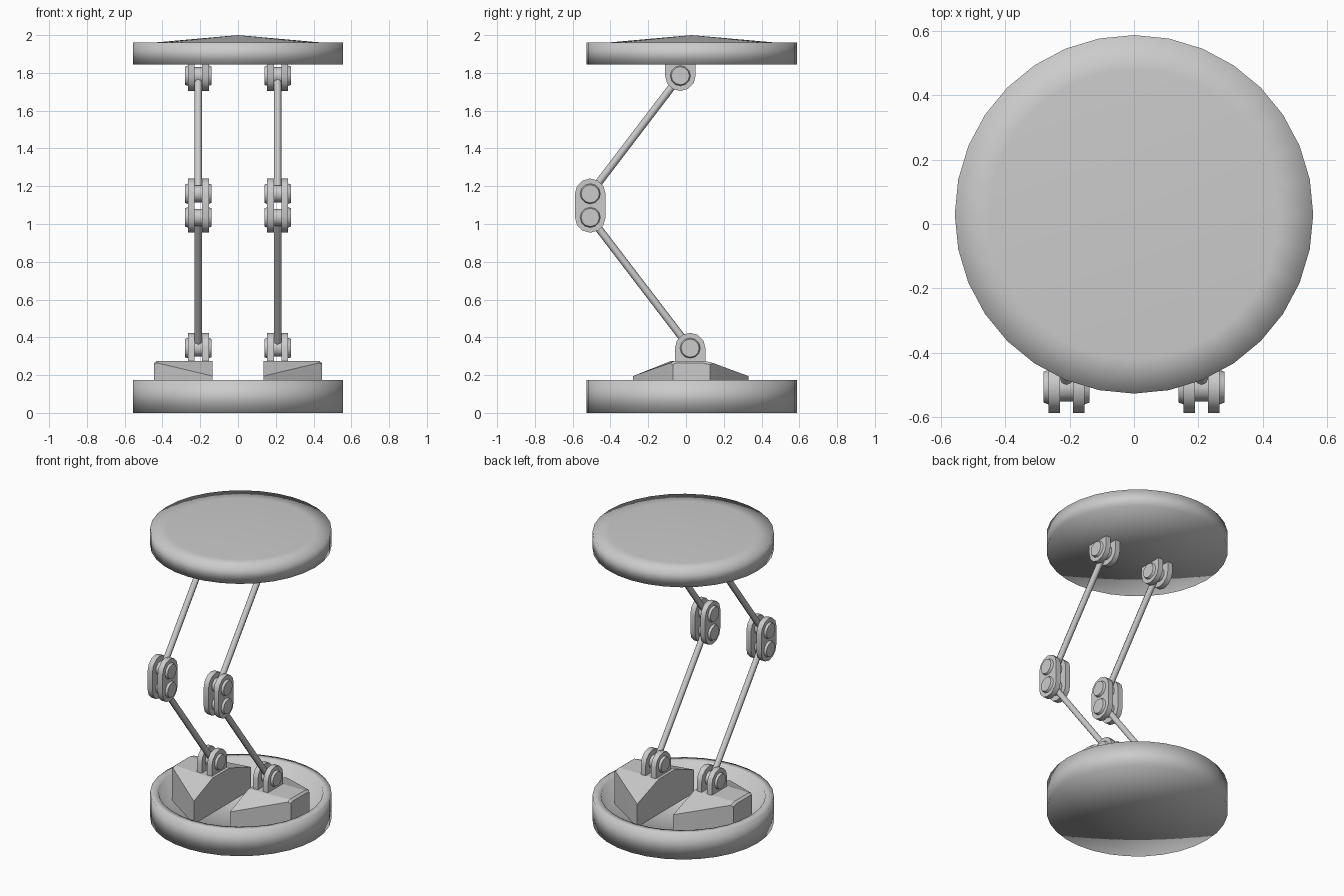
import bpy, bmesh, math
from mathutils import Vector, Matrix

if "Cube" in bpy.data.objects:
    bpy.data.objects.remove(bpy.data.objects["Cube"])

CY = 0.03      # centre of the discs along y
LEG_X = 0.21   # leg offset from the middle


def finish(name, bm, angle=None):
    bmesh.ops.recalc_face_normals(bm, faces=bm.faces)
    me = bpy.data.meshes.new(name)
    bm.to_mesh(me)
    bm.free()
    ob = bpy.data.objects.new(name, me)
    bpy.context.collection.objects.link(ob)
    bpy.ops.object.select_all(action='DESELECT')
    ob.select_set(True)
    bpy.context.view_layer.objects.active = ob
    if angle is None:
        bpy.ops.object.shade_smooth()
    else:
        bpy.ops.object.shade_smooth_by_angle(angle=math.radians(angle))
    return ob


def lathe(name, profile, n=32):
    """Closed solid of revolution; the profile starts and ends on the axis."""
    bm = bmesh.new()
    rings = []
    for r, z in profile:
        if r == 0:
            rings.append([bm.verts.new((0, CY, z))] * n)
        else:
            rings.append([bm.verts.new((r * math.cos(math.tau * i / n),
                                        CY + r * math.sin(math.tau * i / n), z))
                          for i in range(n)])
    for a, b in zip(rings, rings[1:]):
        for i in range(n):
            j = (i + 1) % n
            bm.faces.new(list(dict.fromkeys((a[i], a[j], b[j], b[i]))))
    return finish(name, bm)


def cylinder(name, p0, p1, r0, r1, n):
    p0, p1 = Vector(p0), Vector(p1)
    d = p1 - p0
    bm = bmesh.new()
    mat = Matrix.Translation((p0 + p1) / 2) @ d.to_track_quat('Z', 'Y').to_matrix().to_4x4()
    bmesh.ops.create_cone(bm, cap_ends=True, segments=n, radius1=r0, radius2=r1,
                          depth=d.length, matrix=mat)
    return finish(name, bm, 50)


def plate(name, outline, x0, x1):
    """Side outline (y, z) extruded along x, with softened edges."""
    bm = bmesh.new()
    face = bm.faces.new([bm.verts.new((x0, y, z)) for y, z in outline])
    new = bmesh.ops.extrude_face_region(bm, geom=[face])['geom']
    bmesh.ops.translate(bm, vec=(x1 - x0, 0, 0),
                        verts=[v for v in new if isinstance(v, bmesh.types.BMVert)])
    return finish(name, bm, 50)


def arc(y, z, r, a0, a1, n=6):
    return [(y + r * math.cos(math.radians(a0 + (a1 - a0) * i / n)),
             z + r * math.sin(math.radians(a0 + (a1 - a0) * i / n))) for i in range(n + 1)]


# Base tray with raised rim, and the shallow conical top
lathe("base_tray", [(0, 0), (0.557, 0), (0.557, 0.175), (0.505, 0.175), (0.475, 0.04), (0, 0.04)])
lathe("top_disc", [(0, 1.845), (0.557, 1.845), (0.557, 1.96), (0.45, 1.96), (0, 2.0)])

# Pivot points (y, z) from the bottom up
ANKLE, KNEE_LOW, KNEE_HIGH, TOP = (0.022, 0.343), (-0.507, 1.035), (-0.507, 1.16), (-0.03, 1.785)
R = 0.081
OUTLINES = {
    "ankle_plate": arc(*ANKLE, R, 0, 180) + [(ANKLE[0] - R, 0.262), (ANKLE[0] + R, 0.262)],
    "knee_plate": arc(*KNEE_HIGH, R, 0, 180) + arc(*KNEE_LOW, R, 180, 360),
    "top_plate": arc(*TOP, R, 180, 360) + [(TOP[0] + R, 1.855), (TOP[0] - R, 1.855)],
}

for side, s in (("left", -1), ("right", 1)):
    cx = s * LEG_X

    # Foot block: wide inside, narrow outside, with sloping front and back
    bm = bmesh.new()
    sections = [(0.135, [(-0.28, 0.04), (-0.28, 0.195), (-0.08, 0.275),
                         (0.10, 0.275), (0.33, 0.195), (0.33, 0.04)]),
                (0.43, [(-0.082, 0.04), (-0.082, 0.265), (-0.06, 0.275),
                        (0.10, 0.275), (0.14, 0.265), (0.14, 0.04)]),
                (0.445, [(-0.07, 0.04), (-0.07, 0.255), (-0.055, 0.263),
                         (0.095, 0.263), (0.128, 0.255), (0.128, 0.04)])]
    rows = [[bm.verts.new((s * x, y, z)) for y, z in sec] for x, sec in sections]
    for a, b in zip(rows, rows[1:]):
        for i in range(6):
            j = (i + 1) % 6
            bm.faces.new((a[i], a[j], b[j], b[i]))
    bm.faces.new(rows[0])
    bm.faces.new(rows[-1])
    finish(f"{side}_foot_block", bm, 15)

    # Paired hinge plates
    for name, outline in OUTLINES.items():
        for k in (-1, 1):
            plate(f"{side}_{name}", outline, cx + k * 0.02, cx + k * 0.056)

    # Bolt heads and rod eyes at each pivot
    for y, z in (ANKLE, KNEE_LOW, KNEE_HIGH, TOP):
        for k in (-1, 1):
            cylinder(f"{side}_bolt_head", (cx + k * 0.05, y, z), (cx + k * 0.071, y, z),
                     0.056, 0.048, 12)
        cylinder(f"{side}_rod_eye", (cx - 0.021, y, z), (cx + 0.021, y, z), 0.045, 0.045, 12)

    # Lower and upper rods
    cylinder(f"{side}_lower_rod", (cx, *ANKLE), (cx, *KNEE_LOW), 0.02, 0.02, 8)
    cylinder(f"{side}_upper_rod", (cx, *KNEE_HIGH), (cx, *TOP), 0.02, 0.02, 8)
